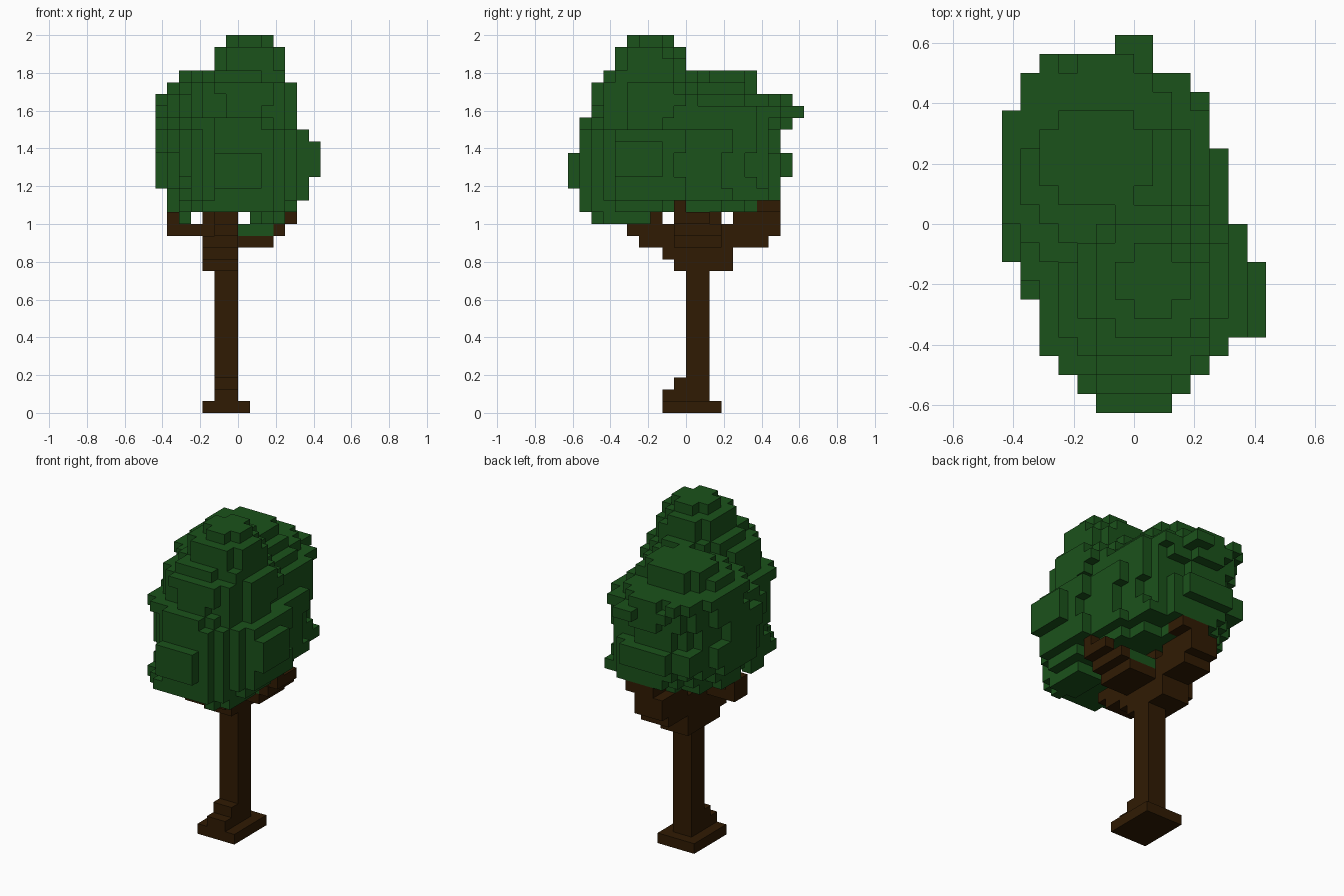
import bpy, bmesh, random
from itertools import product

cube = bpy.data.objects.get("Cube")
if cube:
    bpy.data.objects.remove(cube, do_unlink=True)

V = 0.0625  # edge of one block


def material(name, rgb):
    m = bpy.data.materials.new(name)
    m.use_nodes = True
    m.diffuse_color = (*rgb, 1)
    bsdf = m.node_tree.nodes["Principled BSDF"]
    bsdf.inputs["Base Color"].default_value = (*rgb, 1)
    bsdf.inputs["Roughness"].default_value = 0.9
    return m


bark = material("dark_bark_brown", (0.030, 0.011, 0.001))
leaf = material("deep_leaf_green", (0.011, 0.084, 0.011))


def box(x0, x1, y0, y1, z0, z1):
    """Block cells in a box; upper limits are exclusive."""
    return set(product(range(x0, x1), range(y0, y1), range(z0, z1)))


def boxes(*specs):
    return set().union(*(box(*s) for s in specs))


def lobe(layers, power, seed):
    """Stack of rounded layers (z0, z1, x0, x1, y0, y1) with a ragged edge."""
    rng = random.Random(seed)
    ragged = {}
    cells = set()
    for z0, z1, x0, x1, y0, y1 in layers:
        for x, y, z in box(x0, x1, y0, y1, z0, z1):
            u = abs(2 * x + 1 - x0 - x1) / (x1 - x0)
            v = abs(2 * y + 1 - y0 - y1) / (y1 - y0)
            key = (x // 2, y // 2, z // 2)
            if key not in ragged:
                ragged[key] = rng.uniform(0.88, 1.12)
            if u ** power + v ** power <= ragged[key]:
                cells.add((x, y, z))
    return cells


# Trunk with its stepped root
trunk = boxes((-3, 1, -2, 3, 0, 1), (-2, 0, -2, 2, 1, 2),
              (-2, 0, -1, 2, 2, 3), (-2, 0, 0, 2, 3, 18))

# Fork, then four arms that step outwards as they rise
branches = boxes(
    (-3, 0, -1, 4, 12, 13), (-3, 0, -2, 4, 13, 14), (-3, 0, -1, 3, 14, 17),
    (-3, 0, 3, 7, 14, 15), (-3, 0, 3, 8, 15, 16),          # back arm
    (-3, 0, 4, 8, 16, 17), (-2, 1, 6, 8, 17, 18),
    (-3, 0, -4, -1, 14, 15), (-2, 0, -5, -1, 15, 16),      # front arm
    (-2, 0, -3, -2, 16, 17),
    (0, 3, -1, 3, 14, 15), (3, 4, -1, 3, 15, 16),          # left arm
    (4, 5, -1, 2, 16, 17), (4, 5, -1, 0, 17, 18),
    (-6, -3, -1, 1, 15, 16), (-6, -5, -1, 1, 16, 17)) - trunk  # right arm

# Tall front crown with a bulge on its left and front
front_crown = lobe([
    (31, 32, -1, 3, -5, -1), (29, 31, -2, 4, -6, 0), (28, 29, -3, 4, -7, 1),
    (27, 28, -4, 5, -8, 1), (25, 27, -4, 5, -8, 2), (24, 25, -5, 5, -9, 2),
    (22, 24, -5, 6, -9, 3), (19, 22, -5, 6, -9, 4),
    (18, 19, -5, 6, -9, 2), (17, 18, -5, 5, -9, 0)], 2.1, 3)
front_crown |= boxes((5, 7, -6, -2, 20, 23), (-2, 2, -10, -8, 19, 22),
                     (1, 4, -7, -3, 16, 17), (2, 3, -8, -7, 16, 17),
                     (-5, -4, -5, -3, 16, 17), (0, 3, -1, 3, 15, 16))

# Lower back crown with its small knob
back_crown = lobe([
    (28, 29, -5, 1, 1, 6), (27, 28, -6, 2, -1, 6), (26, 27, -7, 3, -3, 9),
    (25, 26, -7, 4, -3, 9), (24, 25, -7, 4, -4, 9), (22, 24, -7, 5, -6, 8),
    (20, 22, -7, 4, -5, 9), (19, 20, -7, 5, -5, 8), (18, 19, -6, 5, -4, 8),
    (17, 18, -6, 4, -3, 6)], 2.1, 8)
back_crown |= box(-1, 1, 8, 10, 25, 26)

wood = trunk | branches
front_crown -= wood
back_crown -= wood | front_crown
solid = wood | front_crown | back_crown


def build(name, cells, mat):
    """Mesh of the exposed block faces only."""
    bm = bmesh.new()
    verts = {}

    def vert(p):
        if p not in verts:
            verts[p] = bm.verts.new([c * V for c in p])
        return verts[p]

    for c in sorted(cells):
        for axis, side in product(range(3), (0, 1)):
            near = list(c)
            near[axis] += 2 * side - 1
            if tuple(near) in solid:
                continue
            a, b = (axis + 1) % 3, (axis + 2) % 3
            ring = []
            for da, db in ((0, 0), (1, 0), (1, 1), (0, 1)):
                p = list(c)
                p[axis] += side
                p[a] += da
                p[b] += db
                ring.append(vert(tuple(p)))
            bm.faces.new(ring if side else ring[::-1])
    mesh = bpy.data.meshes.new(name)
    bm.to_mesh(mesh)
    bm.free()
    mesh.materials.append(mat)
    bpy.context.collection.objects.link(bpy.data.objects.new(name, mesh))


build("trunk", trunk, bark)
build("branches", branches, bark)
build("front_crown", front_crown, leaf)
build("back_crown", back_crown, leaf)
